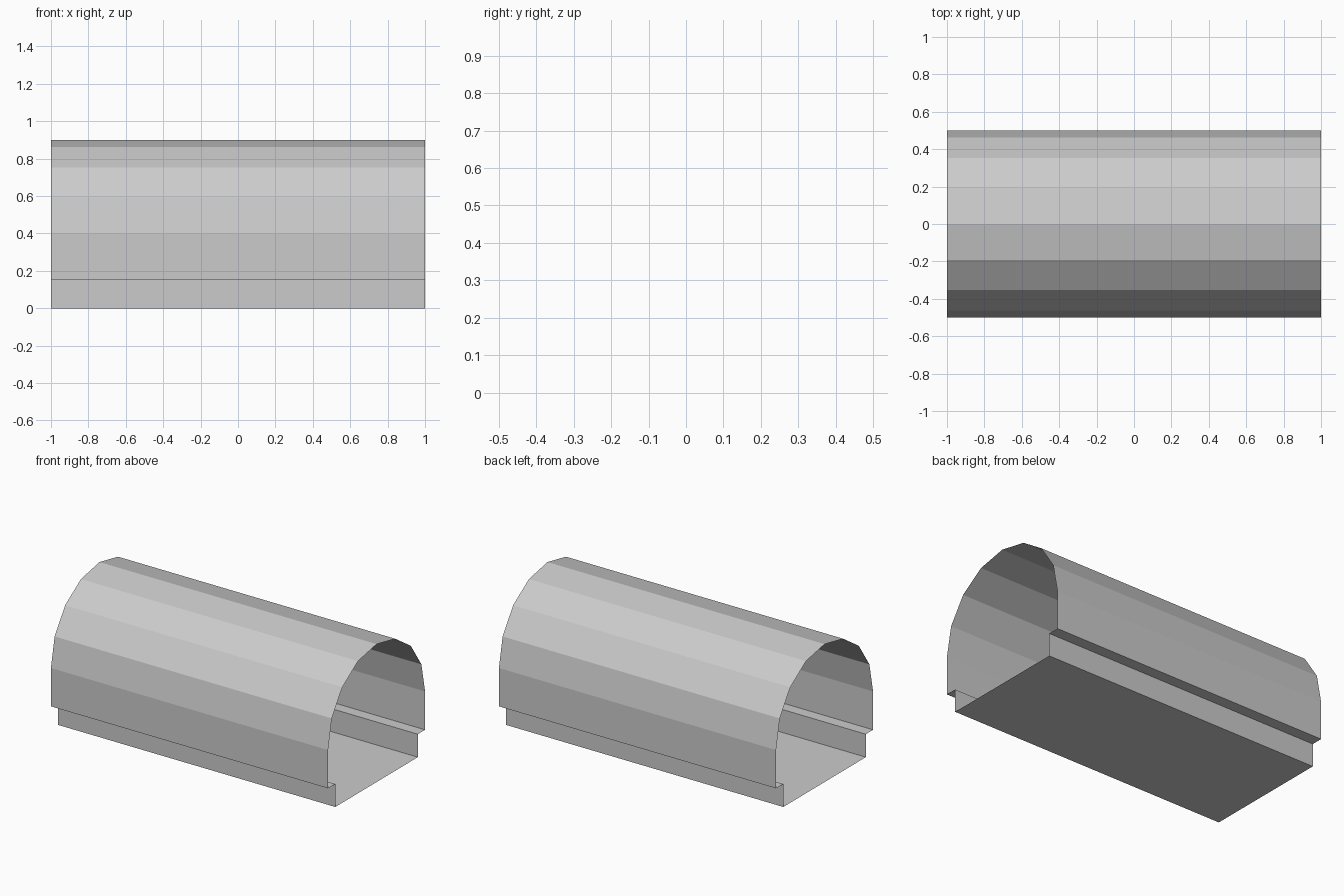
import bpy, bmesh, math

if "Cube" in bpy.data.objects:
    bpy.data.objects.remove(bpy.data.objects["Cube"])

LENGTH, RADIUS, SPRING_Z = 2.0, 0.5, 0.4
BASE_Y, STEP_Z = 0.425, 0.15
ARC_SEGMENTS = 8

# Cross-section (y, z): narrow base, outward ledge, then a faceted arch
arch = [(RADIUS * math.cos(math.pi * i / ARC_SEGMENTS),
         SPRING_Z + RADIUS * math.sin(math.pi * i / ARC_SEGMENTS))
        for i in range(ARC_SEGMENTS + 1)]
right_side = [(BASE_Y, 0), (BASE_Y, STEP_Z), (RADIUS, STEP_Z)]
left_side = [(-y, z) for y, z in reversed(right_side)]
profile = right_side + arch + left_side

# Open-ended tunnel shell: sweep the closed profile along x
bm = bmesh.new()
rings = [[bm.verts.new((x, y, z)) for y, z in profile]
         for x in (-LENGTH / 2, LENGTH / 2)]
n = len(profile)
for i in range(n):
    j = (i + 1) % n
    bm.faces.new((rings[0][i], rings[1][i], rings[1][j], rings[0][j]))
bm.normal_update()

# Make the faces point outward (the floor points down)
floor = min(bm.faces, key=lambda f: f.calc_center_median().z)
if floor.normal.z > 0:
    bmesh.ops.reverse_faces(bm, faces=bm.faces[:])

mesh = bpy.data.meshes.new("tunnel_shell")
bm.to_mesh(mesh)
bm.free()
bpy.context.collection.objects.link(bpy.data.objects.new("tunnel_shell", mesh))
